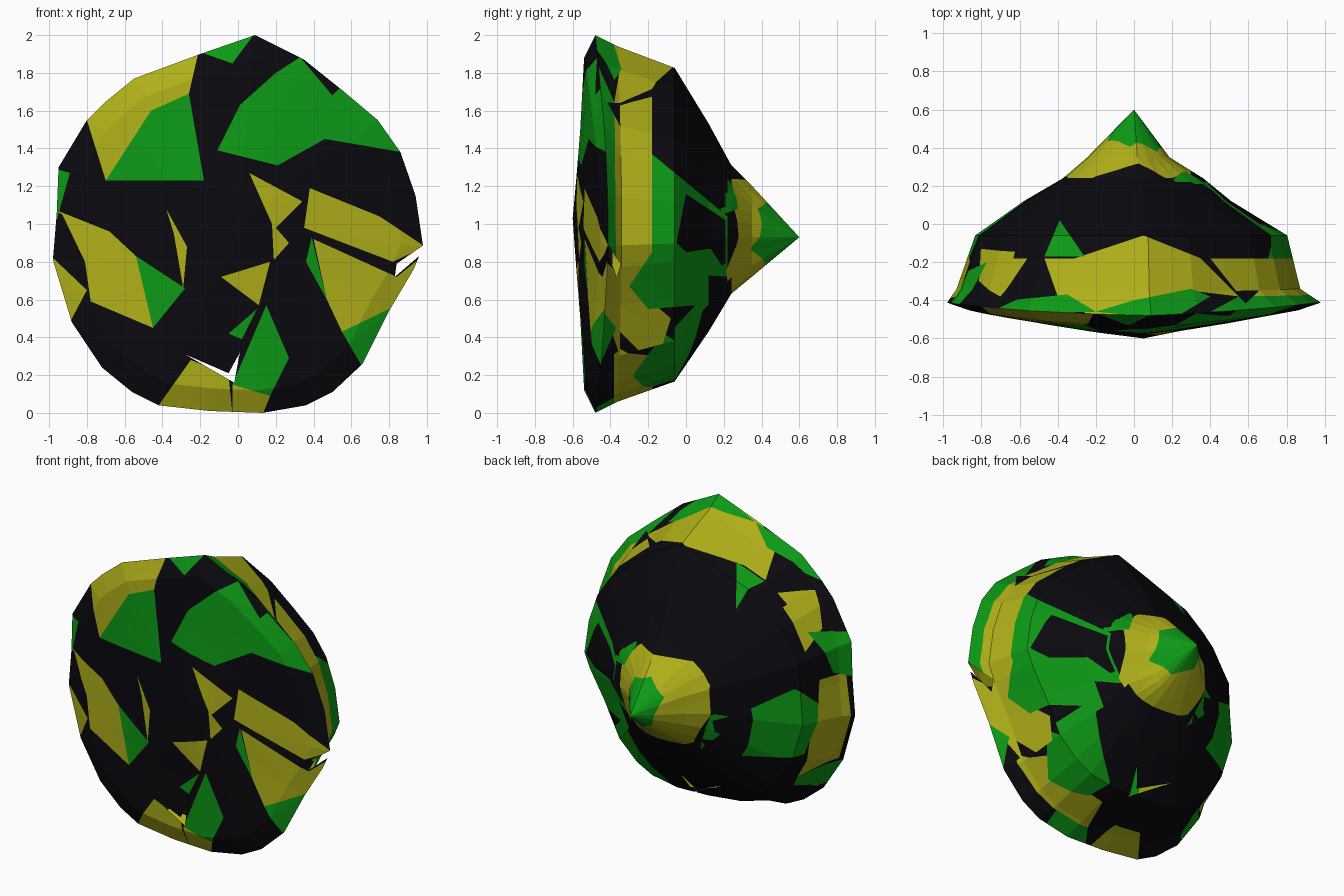
import bpy, bmesh
from mathutils import Vector

if "Cube" in bpy.data.objects:
    bpy.data.objects.remove(bpy.data.objects["Cube"])

BLACK, GREEN, YELLOW = 0, 1, 2

# rim outline (x, z)
outline = [(.09, 2), (.35, 1.87), (.55, 1.71), (.74, 1.55), (.86, 1.38), (.94, 1.15),
           (.98, .88), (.93, .76), (.8, .54), (.66, .26), (.5, .11), (.36, .04), (.13, 0),
           (-.15, .01), (-.42, .04), (-.56, .11), (-.72, .24), (-.88, .48), (-.98, .81),
           (-.96, 1.05), (-.95, 1.3), (-.8, 1.55), (-.71, 1.64), (-.55, 1.77), (-.2, 1.9)]
# rings: scale right, scale left, scale in z, depth y, bend of depth (sides back, top/bottom forward)
profile = [(.25, .25, .25, -.57, .01), (.5, .5, .5, -.54, .02), (.88, .88, .88, -.495, .045),
           (1, 1, 1, -.445, .035), (.89, .95, .94, -.35, .01), (.82, .85, .83, -.06, 0),
           (.52, .59, .55, .12, 0), (.37, .38, .34, .24, 0), (.19, .25, .24, .35, 0)]
RIM = 3

bm = bmesh.new()
is_front = bm.faces.layers.int.new("front")
rings = []
for right, left, sz, y, bend in profile:
    cz = 1 - .06 * max(0, y + .1) / .7
    rings.append([bm.verts.new((x * (right if x > 0 else left),
                                y + bend * (x * x - (z - 1) ** 2), cz + (z - 1) * sz))
                  for x, z in outline])
n = len(outline)
for k in range(len(rings) - 1):
    a, b = rings[k], rings[k + 1]
    for i in range(n):
        j = (i + 1) % n
        bm.faces.new((a[i], a[j], b[j], b[i]))[is_front] = int(k < RIM)
front_mid = bm.verts.new((.05, -.6, 1.03))
back_tip = bm.verts.new((0, .6, .93))
for ring, mid, tag in ((rings[0], front_mid, 1), (rings[-1], back_tip, 0)):
    for i in range(n):
        bm.faces.new((ring[i], ring[(i + 1) % n], mid))[is_front] = tag
bmesh.ops.triangulate(bm, faces=bm.faces[:])
bmesh.ops.recalc_face_normals(bm, faces=bm.faces[:])


def zone(f):
    if f[is_front]:
        return "front"
    c = f.calc_center_median()
    if c.y > .2:
        return "back"
    if abs(c.x) > abs(c.z - 1):
        return "right" if c.x > 0 else "left"
    return "top" if c.z > 1 else "bottom"


AXES = {"front": (0, 2), "back": (0, 2), "right": (1, 2), "left": (1, 2),
        "top": (0, 1), "bottom": (0, 1)}


def inside(p, q, poly):
    hit = False
    for (x1, y1), (x2, y2) in zip(poly, poly[1:] + poly[:1]):
        if (y1 > q) != (y2 > q) and p < (x2 - x1) * (q - y1) / (y2 - y1) + x1:
            hit = not hit
    return hit


def cut_patch(poly, where, axes):
    """Slice the skin along the outline of a patch; return the faces inside."""
    a, b = axes
    lo = [min(p[k] for p in poly) for k in (0, 1)]
    hi = [max(p[k] for p in poly) for k in (0, 1)]

    def near(f):
        if where and zone(f) != where:
            return False
        u = [v.co[a] for v in f.verts]
        w = [v.co[b] for v in f.verts]
        return max(u) > lo[0] and min(u) < hi[0] and max(w) > lo[1] and min(w) < hi[1]

    for p, q in zip(poly, poly[1:] + poly[:1]):
        co, no = Vector((0, 0, 0)), Vector((0, 0, 0))
        co[a], co[b] = p
        no[a], no[b] = q[1] - p[1], p[0] - q[0]
        faces = [f for f in bm.faces if near(f)]
        geom = faces + list({e for f in faces for e in f.edges}) + list({v for f in faces for v in f.verts})
        if geom:
            bmesh.ops.bisect_plane(bm, geom=geom, dist=1e-4, plane_co=co, plane_no=no.normalized())
    found = []
    for f in bm.faces:
        c = f.calc_center_median()
        if (not where or zone(f) == where) and inside(c[a], c[b], poly):
            found.append(f)
    return found


def paint(where, color, *polys):
    for poly in polys:
        for f in cut_patch(list(poly), where, AXES[where]):
            f.material_index = color


# front patches (x, z)
paint("front", YELLOW,
      [(-.8, 1.55), (-.8, 1.9), (-.2, 1.95), (-.26, 1.69), (-.46, 1.6), (-.7, 1.23)],
      [(-.98, 1.08), (-.68, .96), (-.54, .83), (-.45, .45), (-.78, .59), (-.81, .8), (-.93, 1.05)],
      [(-.99, .83), (-.8, .65), (-.9, .46)],
      [(-.38, 1.08), (-.27, .88), (-.29, .66), (-.34, .95)],
      [(.06, 1.27), (.34, 1.12), (.2, .98), (.27, .9), (.19, .81), (.18, 1)],
      [(.17, .8), (-.09, .72), (.11, .57)])
paint("front", YELLOW,
      [(.38, 1.19), (.75, 1.04), (.99, .88), (.82, .8), (.35, .98)],
      [(.4, .92), (.84, .72), (.99, .84), (.8, .52), (.55, .43), (.47, .6)],
      [(-.44, 0), (-.42, .04), (-.25, .28), (-.05, .2), (-.03, 0)],
      [(-.03, .15), (.17, .09), (.13, -.01), (-.03, -.01)])
paint("front", GREEN,
      [(-.46, 1.6), (-.26, 1.69), (-.18, 1.23), (-.7, 1.23)],
      [(.01, 1.63), (.2, 1.8), (.34, 1.89), (.8, 1.6), (.87, 1.38), (.46, 1.45), (.21, 1.31), (-.11, 1.39)],
      [(-.54, .83), (-.28, .66), (-.45, .45)],
      [(.15, .57), (.27, .29), (.17, .09), (-.03, .15)],
      [(-.05, .42), (.1, .55), (.02, .39)],
      [(.39, .93), (.47, .6), (.36, .8)],
      [(.55, .43), (.82, .56), (.66, .24)],
      [(-.96, 1.29), (-.89, 1.27), (-.96, 1.02)],
      [(-.2, 1.91), (.09, 2.01), (-.03, 1.85)])
paint("front", BLACK, [(.34, 1.89), (.55, 1.73), (.5, 1.68), (.34, 1.87)])

# right side patches (y, z)
paint("right", YELLOW,
      [(-.38, 1.75), (-.18, 1.75), (-.18, .85), (-.3, .66), (-.37, .75)],
      [(-.54, .83), (-.46, .83), (-.08, .5), (-.16, .25), (-.45, .27), (-.37, .45), (-.47, .55)])
paint("right", GREEN,
      [(-.18, 1.37), (.22, 1.04), (.22, .75), (.18, .58), (-.2, .55), (-.3, .67), (-.18, .85)],
      [(-.52, 1.87), (-.38, 1.8), (-.37, .75), (-.47, .95)],
      [(-.45, .55), (-.37, .45), (-.45, .27), (-.53, .4)])
paint("right", BLACK,
      [(-.05, .9), (0, 1.16), (.21, 1.02), (.21, .75), (.13, .87), (0, .85)])

# top patches (x, y)
paint("top", YELLOW,
      [(-.47, -.18), (-.31, -.18), (.05, -.06), (.35, -.18), (.55, -.38), (.3, -.35),
       (.18, -.5), (-.2, -.5), (-.4, -.38)],
      [(.4, -.18), (.82, -.18), (.85, -.37), (.55, -.37)],
      [(-.88, -.15), (-.69, -.11), (-.73, -.36), (-.95, -.36)])
paint("top", GREEN,
      [(-.39, .02), (-.26, -.17), (-.47, -.17)],
      [(-.95, -.48), (-.75, -.41), (-.35, -.37), (-.2, -.46)],
      [(-.2, -.46), (0, -.4), (.3, -.34), (.4, -.38), (.2, -.5)],
      [(.55, -.38), (.85, -.36), (.87, -.46), (.4, -.46)])

# left side patches (y, z)
paint("left", YELLOW,
      [(-.38, 1.1), (-.2, 1.1), (-.15, .7), (-.2, .4), (-.4, .5)],
      [(-.38, 1.6), (-.15, 1.62), (-.13, 1.3), (-.3, 1.4)])
paint("left", GREEN,
      [(-.18, .95), (-.04, 1.08), (.12, .95), (.1, .6), (-.14, .6)],
      [(-.46, 1.35), (-.2, 1.4), (-.3, 1.12), (-.46, 1.05)],
      [(-.47, .5), (-.2, .4), (-.25, .2), (-.47, .3)])

# bottom patches (x, y)
paint("bottom", YELLOW,
      [(.1, -.18), (.5, -.16), (.62, -.38), (.05, -.38)],
      [(-.45, -.5), (-.3, -.3), (-.1, -.3), (-.05, -.5)])
paint("bottom", GREEN,
      [(.15, -.05), (.4, .1), (.62, -.1), (.45, -.28), (.2, -.19)],
      [(-.03, -.5), (.05, -.38), (.3, -.38), (.3, -.5)])

# back patches (x, z)
paint("back", YELLOW,
      [(-.36, .9), (-.34, 1.22), (.18, 1.24), (.3, 1.08), (.3, .75), (.15, .55), (-.15, .55)])
paint("back", GREEN,
      [(-.36, .9), (-.6, .95), (-.25, .62)],
      [(.18, 1.28), (.4, 1.3), (.4, 1.05), (.27, 1.08)],
      [(-.14, 1.03), (-.02, 1.13), (.12, 1.08), (.17, .87), (.05, .78), (-.08, .84)])

# open slits between the folded flaps
slits = []
for poly in ([(.84, .79), (1, .9), (.97, .84), (.83, .72)],
             [(-.28, .31), (-.05, .21), (.01, .32), (-.02, .16)]):
    slits += cut_patch(poly, None, (0, 2))
bmesh.ops.delete(bm, geom=slits, context="FACES")

mesh = bpy.data.meshes.new("camouflage_shell")
bm.to_mesh(mesh)
bm.free()
for name, rgb in (("black", (.003, .003, .005)), ("green", (.004, .32, .008)), ("yellow", (.43, .43, .01))):
    mat = bpy.data.materials.new(name)
    mat.diffuse_color = (*rgb, 1)
    mat.use_nodes = True
    mat.node_tree.nodes["Principled BSDF"].inputs["Base Color"].default_value = mat.diffuse_color
    mesh.materials.append(mat)
shell = bpy.data.objects.new("camouflage_shell", mesh)
bpy.context.collection.objects.link(shell)
